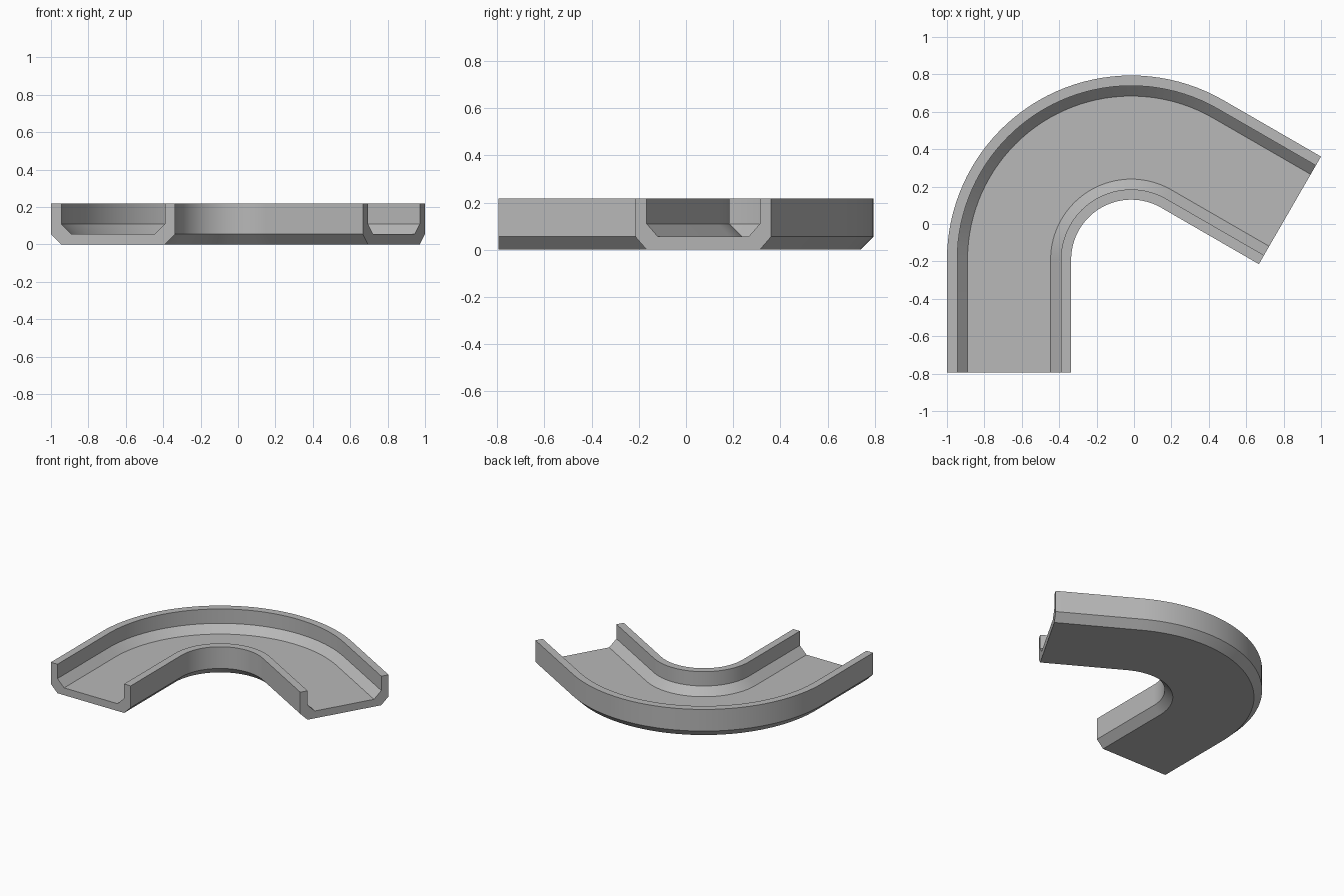
import bpy, bmesh
from math import radians, sin, cos
from mathutils import Vector

cube = bpy.data.objects.get("Cube")
if cube:
    bpy.data.objects.remove(cube, do_unlink=True)

# Main dimensions
OUTER_R = 0.985      # outer radius of the bend
WIDTH = 0.664
STRAIGHT = 0.603     # straight run at each end
HEIGHT = 0.218
WALL = 0.055         # wall, floor and chamfer size
TURN = 120           # degrees of bend
STEPS = 40
INNER_R = OUTER_R - WIDTH
CENTRE = Vector((OUTER_R - 1, (STRAIGHT - OUTER_R) / 2, 0))

grey = bpy.data.materials.new("Plain grey")
grey.use_nodes = True
colour = (0.48, 0.48, 0.48, 1)
grey.diffuse_color = colour
grey.node_tree.nodes["Principled BSDF"].inputs["Base Color"].default_value = colour

# Half of the channel section as (distance from the side, height), mirrored for the other side
half = [(2 * WALL, WALL), (WALL, 2 * WALL), (WALL, HEIGHT),
        (0, HEIGHT), (0, WALL), (WALL, 0)]
section = [(INNER_R + d, z) for d, z in half]
section += [(OUTER_R - d, z) for d, z in reversed(half)]

# Stations along the path: (angle round the bend, straight offset along the tangent)
stations = [(0, -STRAIGHT)]
stations += [(radians(TURN * i / STEPS), 0) for i in range(STEPS + 1)]
stations += [(radians(TURN), STRAIGHT)]

# Sweep the section along the path
bm = bmesh.new()
rings = []
for angle, run in stations:
    outward = Vector((-cos(angle), sin(angle), 0))
    tangent = Vector((sin(angle), cos(angle), 0))
    rings.append([bm.verts.new(CENTRE + outward * r + tangent * run + Vector((0, 0, z)))
                  for r, z in section])
count = len(section)
for a, b in zip(rings, rings[1:]):
    for i in range(count):
        j = (i + 1) % count
        bm.faces.new((a[i], a[j], b[j], b[i]))

# Flat end caps
bm.faces.new(rings[0])
bm.faces.new(list(reversed(rings[-1])))
bmesh.ops.recalc_face_normals(bm, faces=bm.faces)

mesh = bpy.data.meshes.new("curved_channel")
bm.to_mesh(mesh)
bm.free()
mesh.materials.append(grey)
channel = bpy.data.objects.new("curved_channel", mesh)
bpy.context.collection.objects.link(channel)

# Smooth bend with crisp section edges
for obj in bpy.context.selected_objects:
    obj.select_set(False)
channel.select_set(True)
bpy.context.view_layer.objects.active = channel
bpy.ops.object.shade_smooth_by_angle(angle=radians(30))
